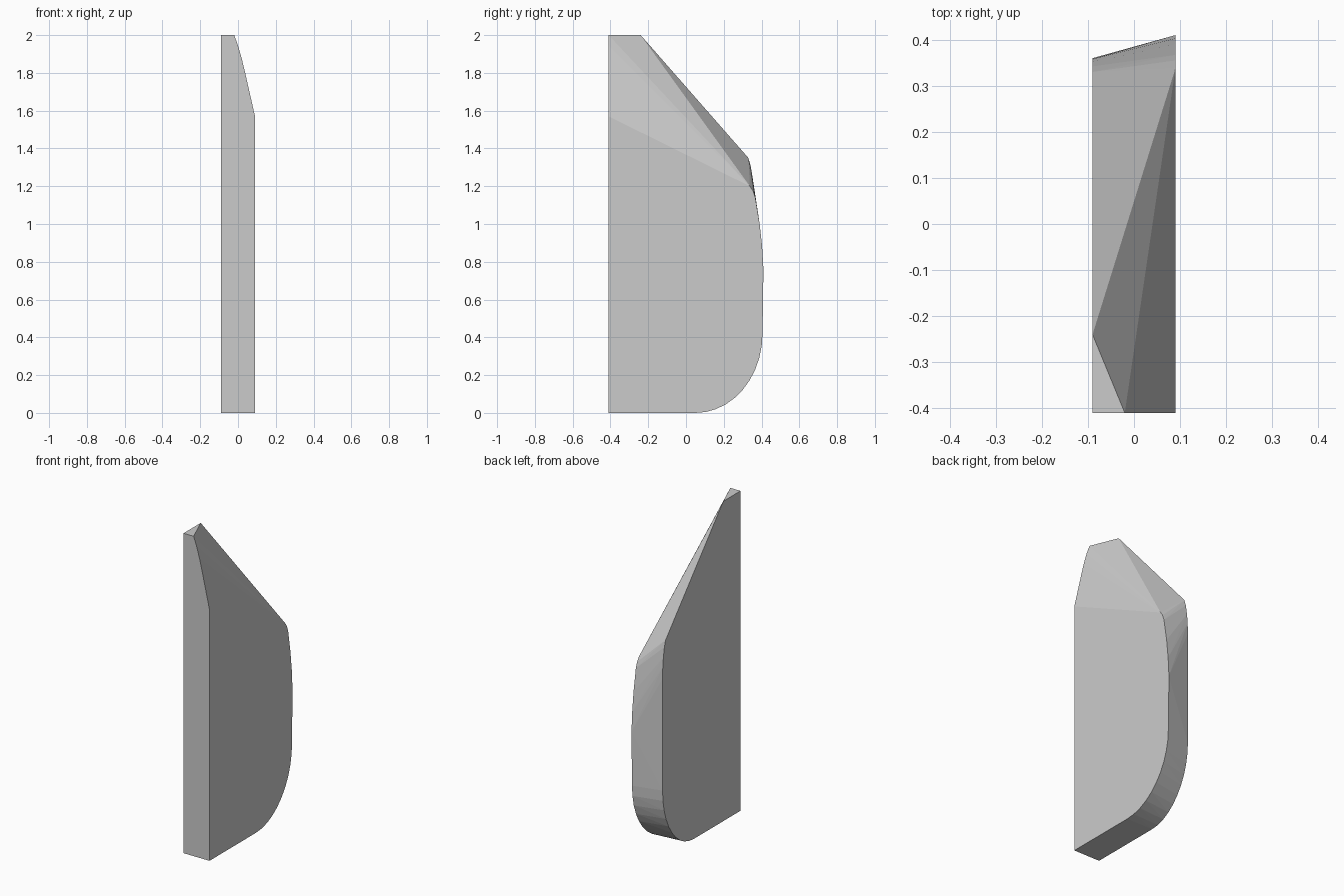
import bpy, bmesh, math

if "Cube" in bpy.data.objects:
    bpy.data.objects.remove(bpy.data.objects["Cube"])

HALF_T = 0.09      # half thickness in x
BACK = -0.41       # flat edge in y


def corner(radius_y, height, steps=10):
    """Rounded lower corner, from the side down to the base."""
    cy = 0.05
    pts = []
    for i in range(steps + 1):
        a = math.pi / 2 * i / steps
        pts.append((cy + radius_y * math.cos(a), height - height * math.sin(a)))
    return pts


# Side outlines (y, z): the left one is taller, the right one wider
left = [(BACK, 0), (BACK, 2), (-0.24, 2), (0.33, 1.35), (0.342, 1.31),
        (0.352, 1.25), (0.358, 1.19), (0.36, 1.12)] + corner(0.31, 0.42)
right = [(BACK, 0), (BACK, 1.57), (0.338, 1.2), (0.355, 1.175), (0.367, 1.14),
         (0.39, 1.0), (0.403, 0.88), (0.41, 0.76)] + corner(0.355, 0.42)
# Curved bevel along the flat edge (x, z)
bevel = [(-0.02, 2), (0.0, 1.945), (0.02, 1.875), (0.038, 1.80)]

verts = [(-HALF_T, y, z) for y, z in left]
verts += [(HALF_T, y, z) for y, z in right]
verts += [(x, BACK, z) for x, z in bevel]

# Convex solid skinned over the outlines
bm = bmesh.new()
for v in verts:
    bm.verts.new(v)
bmesh.ops.remove_doubles(bm, verts=bm.verts[:], dist=1e-5)
hull = bmesh.ops.convex_hull(bm, input=bm.verts[:])
unused = {g for g in hull["geom_interior"] + hull["geom_unused"]
          if isinstance(g, bmesh.types.BMVert) and not g.link_faces}
bmesh.ops.delete(bm, geom=list(unused), context='VERTS')
bmesh.ops.dissolve_limit(bm, angle_limit=math.radians(0.5),
                         verts=bm.verts[:], edges=bm.edges[:])
bmesh.ops.recalc_face_normals(bm, faces=bm.faces[:])

mesh = bpy.data.meshes.new("bevelled_panel")
bm.to_mesh(mesh)
bm.free()
panel = bpy.data.objects.new("bevelled_panel", mesh)
bpy.context.collection.objects.link(panel)
